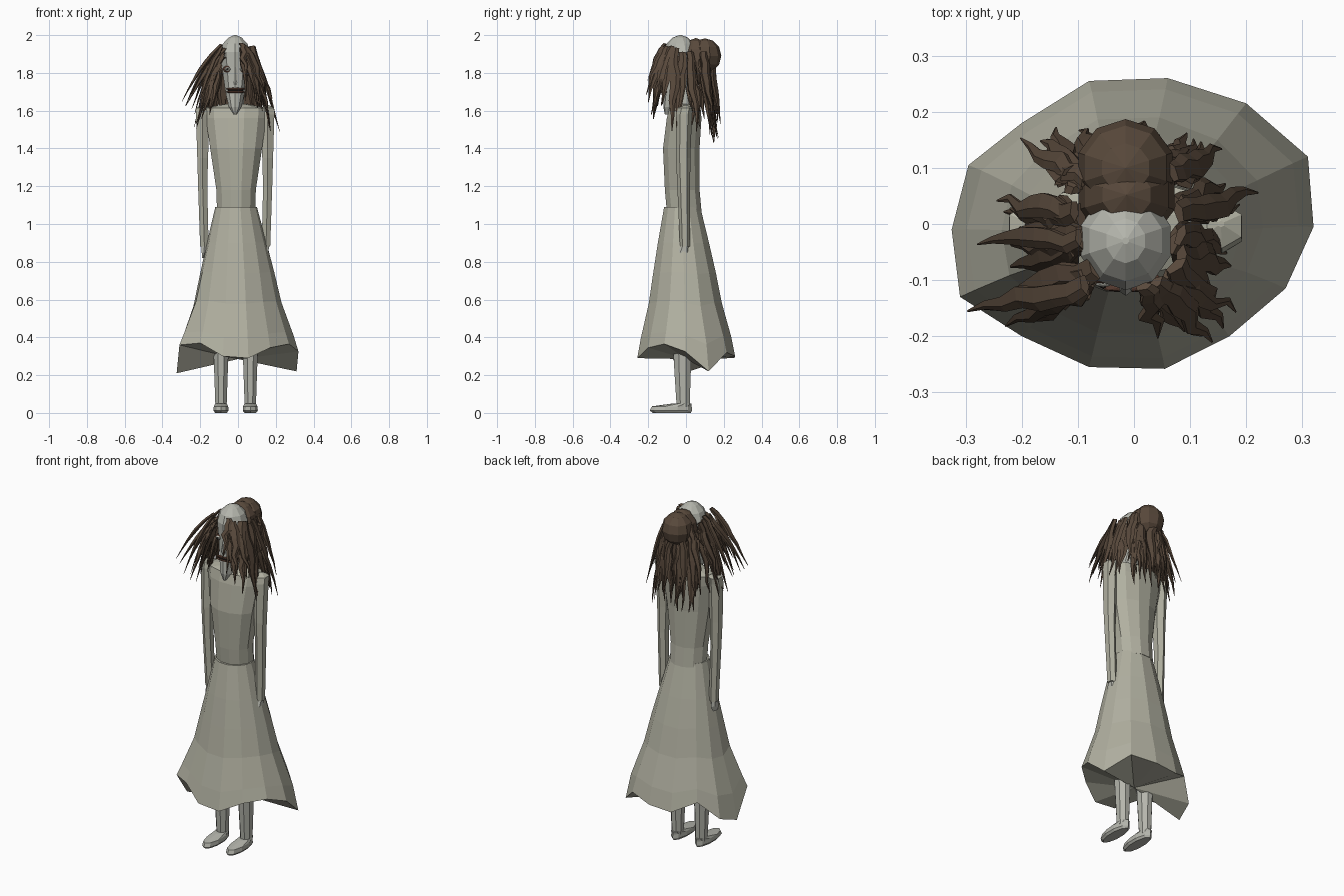
import bpy, bmesh, math, random
from mathutils import Vector

random.seed(4)
if "Cube" in bpy.data.objects:
    bpy.data.objects.remove(bpy.data.objects["Cube"])


def material(name, rgb):
    m = bpy.data.materials.new(name)
    m.use_nodes = True
    m.diffuse_color = (*rgb, 1)
    bsdf = m.node_tree.nodes["Principled BSDF"]
    bsdf.inputs["Base Color"].default_value = (*rgb, 1)
    bsdf.inputs["Roughness"].default_value = 0.9
    return m


CLOTH = material("pale cloth", (0.44, 0.435, 0.355))
SKIN = material("pale skin", (0.46, 0.465, 0.415))
HAIR = material("brown hair", (0.098, 0.066, 0.044))
LIPS = material("dull red", (0.13, 0.06, 0.04))
DARK = material("dark opening", (0.02, 0.017, 0.015))


def finish(name, bm, mat):
    bmesh.ops.recalc_face_normals(bm, faces=bm.faces)
    mesh = bpy.data.meshes.new(name)
    bm.to_mesh(mesh)
    bm.free()
    mesh.materials.append(mat)
    ob = bpy.data.objects.new(name, mesh)
    bpy.context.collection.objects.link(ob)
    return ob


def skin_rings(bm, rings):
    """Bridge consecutive rings of points with quads and cap the first ring and last ring."""
    rows = [[bm.verts.new(p) for p in ring] for ring in rings]
    n = len(rows[0])
    for a, b in zip(rows, rows[1:]):
        for i in range(n):
            j = (i + 1) % n
            bm.faces.new((a[i], a[j], b[j], b[i]))
    bm.faces.new(rows[0])
    return bm.faces.new(rows[-1])


def oval(z, cx, cy, rx, ry, n, turn=0.5):
    angles = [math.tau * (i + turn) / n for i in range(n)]
    return [Vector((cx + rx * math.cos(a), cy + ry * math.sin(a), z)) for a in angles]


def loft(name, sections, n, mat):
    bm = bmesh.new()
    skin_rings(bm, [oval(*s, n) for s in sections])
    return finish(name, bm, mat)


# Bodice with sloping shoulders, and neck
loft("bodice", [(1.07, -.01, -.01, .105, .095), (1.18, -.01, -.02, .108, .095),
                (1.4, -.01, -.025, .142, .1), (1.56, -.01, -.01, .165, .095),
                (1.615, -.01, -.005, .168, .085), (1.635, -.01, 0, .06, .06)], 12, CLOTH)
loft("neck", [(1.6, -.01, 0, .045, .045), (1.74, -.01, -.02, .045, .05)], 8, SKIN)

# Flared skirt with an uneven hem, closed underneath
hem = [(.32, -.005, .325), (.31, .12, .22), (.2, .215, .32), (.06, .26, .3),
       (-.08, .255, .29), (-.2, .18, .35), (-.295, .105, .25), (-.325, -.01, .21),
       (-.31, -.13, .36), (-.2, -.2, .37), (-.08, -.255, .3), (.055, -.258, .29),
       (.17, -.2, .345), (.27, -.115, .365)]
levels = [(1.09, 0, .35), (.9, .18, .5), (.74, .38, .62), (.58, .56, .73), (.4, .9, .92)]
bm = bmesh.new()
rings = []
for z, follow, size in levels:
    ring = []
    for x, y, low in hem:
        a = math.atan2(y, x)
        round_pt = Vector((math.cos(a) * .315 * size - .01 * (1 - follow),
                           math.sin(a) * .28 * size - .02 * (1 - follow), z))
        hem_pt = Vector((x * size, y * size, z + (low - .3) * follow * .55))
        ring.append(round_pt.lerp(hem_pt, follow))
    rings.append(ring)
rings.append([Vector(p) for p in hem])
underside = skin_rings(bm, rings)
centre = bmesh.ops.poke(bm, faces=[underside])["verts"][0]
centre.co = Vector((0, 0, .285))
finish("skirt", bm, CLOTH)

# Arms, hands, legs and feet
for side, s, leg_x in (("left", 1, .065), ("right", -1, -.09)):
    ax = -.015
    loft(side + "_arm", [(.88, ax + s * .163, -.005, .026, .027), (1.2, ax + s * .172, -.012, .028, .034),
                         (1.35, ax + s * .172, -.015, .033, .038), (1.58, ax + s * .172, -.01, .041, .042),
                         (1.615, ax + s * .172, -.003, .04, .04),
                         (1.63, ax + s * .17, 0, .006, .006)], 6, CLOTH)
    loft(side + "_hand", [(.82, ax + s * .168, -.015, .008, .025), (.85, ax + s * .165, -.012, .014, .036),
                          (.89, ax + s * .163, -.005, .018, .02)], 6, SKIN)
    loft(side + "_leg", [(.03, leg_x, -.015, .032, .037), (.22, leg_x, -.018, .039, .047),
                         (.4, leg_x, -.02, .046, .055), (.75, leg_x, -.02, .05, .06)], 8, SKIN)
    loft(side + "_foot", [(0, leg_x, -.075, .032, .1), (.012, leg_x, -.08, .042, .112),
                          (.035, leg_x, -.075, .04, .105), (.05, leg_x, -.02, .032, .05)], 10, SKIN)

# Head with long tapering jaw
loft("head", [(1.58, -.015, -.1, .008, .012), (1.62, -.015, -.085, .035, .035),
              (1.68, -.015, -.06, .05, .058), (1.75, -.015, -.045, .062, .07),
              (1.83, -.015, -.035, .073, .08), (1.91, -.015, -.03, .084, .088),
              (1.955, -.015, -.03, .068, .072), (1.987, -.015, -.03, .036, .04),
              (2.0, -.015, -.03, .006, .006)], 10, SKIN)


# Facial features
def blob(name, at, size, mat, seg=8):
    bm = bmesh.new()
    bmesh.ops.create_uvsphere(bm, u_segments=seg, v_segments=6, radius=1)
    for v in bm.verts:
        v.co = Vector(c * k for c, k in zip(v.co, size)) + Vector(at)
    return finish(name, bm, mat)


for side, x in (("right", -.055), ("left", .025)):
    blob(side + "_eye_rim", (x, -.098, 1.82), (.025, .01, .018), LIPS)
    blob(side + "_eye", (x, -.104, 1.82), (.017, .009, .011), SKIN)
    blob(side + "_pupil", (x, -.111, 1.82), (.006, .004, .006), DARK)
loft("nose", [(1.735, -.015, -.11, .01, .01), (1.75, -.015, -.112, .013, .016),
              (1.83, -.015, -.108, .006, .01)], 6, SKIN)
blob("mouth_opening", (-.013, -.111, 1.707), (.042, .008, .008), DARK)
for name, z in (("upper_lip", 1.715), ("lower_lip", 1.699)):
    blob(name, (-.013, -.11, z), (.052, .012, .007), LIPS)

# Hair bun and the hair over the back of the head
blob("hair_bun", (-.015, .1, 1.89), (.088, .087, .093), HAIR, 10)
blob("back_hair", (-.013, .052, 1.86), (.09, .085, .125), HAIR, 10)


# Locks of hair: flattened tapering tubes that curve outward and hang
def strand(bm, root, tip, width, sag):
    mid = root.lerp(tip, .45) + Vector((0, 0, sag))
    out = Vector((tip.x - root.x, tip.y - root.y, 0)).normalized()
    across = Vector((-out.y, out.x, 0))
    steps = 8
    rings = []
    for k in range(steps):
        t = k / (steps - 1)
        p = root * (1 - t) ** 2 + mid * 2 * t * (1 - t) + tip * t * t
        if 0 < k < steps - 1:
            p += across * random.uniform(-.01, .01)
        w = width * (.75 + .5 * t if t < .5 else 1.85 * (1 - t) + .07)
        rings.append([p + across * w * math.cos(a) + (out + Vector((0, 0, .5))) * w * .4 * math.sin(a)
                      for a in (math.tau * i / 5 for i in range(5))])
    skin_rings(bm, rings)


def lock(name, root, tip, count=4, width=.03, spread=.032, sag=.06):
    bm = bmesh.new()
    root, tip = Vector(root), Vector(tip)
    for i in range(count):
        # Later strands stay nearer the head
        end = tip.lerp(Vector((root.x, root.y, tip.z)), i / count * .5)
        end += Vector((random.uniform(-spread, spread), random.uniform(-spread, spread),
                       random.uniform(-.09, .03)))
        end.y = max(-.25, min(.19, end.y))
        start = root + Vector((random.uniform(-.012, .012), random.uniform(-.02, .02), -.022 * i))
        strand(bm, start, end, width * random.uniform(.7, 1.1), sag)
    return finish(name, bm, HAIR)


side_locks = [
    ("right_front_lock", (-.08, -.09, 1.95), (-.28, -.13, 1.69)),
    ("right_brow_lock", (-.09, -.11, 1.94), (-.2, -.19, 1.64)),
    ("right_side_lock", (-.095, -.015, 1.94), (-.25, -.015, 1.62)),
    ("right_temple_lock", (-.1, -.045, 1.92), (-.22, -.05, 1.57)),
    ("right_ear_lock", (-.095, .02, 1.92), (-.23, .02, 1.6)),
    ("right_rear_lock", (-.09, .08, 1.92), (-.19, .15, 1.6)),
    ("left_front_lock", (.045, -.11, 1.94), (.12, -.23, 1.66)),
    ("left_brow_lock", (.065, -.09, 1.94), (.185, -.17, 1.64)),
    ("left_side_lock", (.075, -.04, 1.93), (.18, -.07, 1.58)),
    ("left_temple_lock", (.075, .02, 1.91), (.19, .065, 1.57)),
    ("left_rear_lock", (.06, .1, 1.91), (.14, .14, 1.58)),
]
for name, root, tip in side_locks:
    lock(name, root, tip)
lock("fringe_lock", (.025, -.1, 1.955), (.04, -.2, 1.73), count=2, width=.02, spread=.012)

# Locks hanging down the back from the bun
for i in range(6):
    x = -.11 + .038 * i
    lock("back_lock_%d" % (i + 1), (x, .13 - abs(x + .015) * .4, 1.87),
         (x * 1.25, .165, 1.52), count=3, width=.026, spread=.02, sag=.02)
